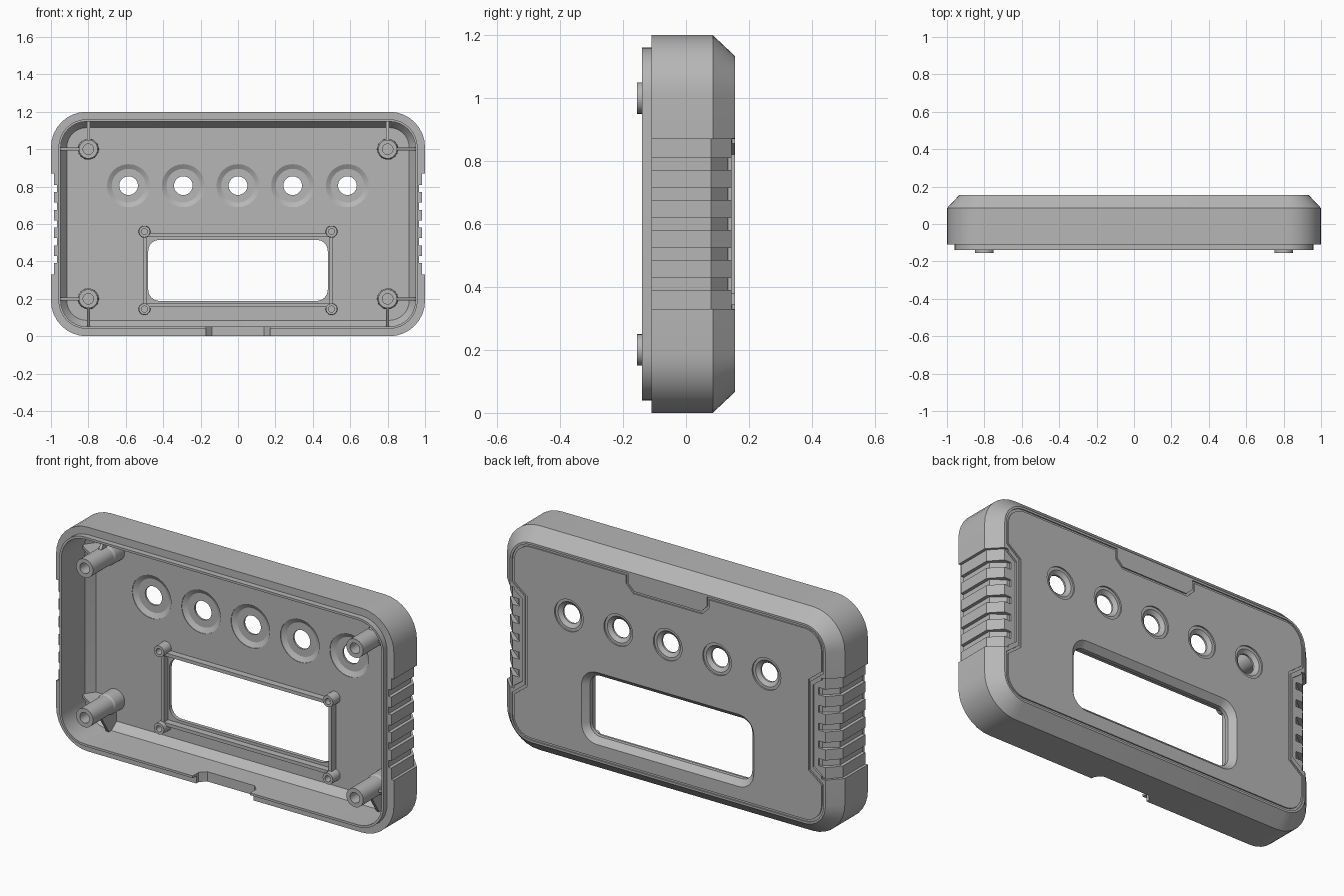
import bpy, bmesh, math
from mathutils import Vector

if "Cube" in bpy.data.objects:
    bpy.data.objects.remove(bpy.data.objects["Cube"], do_unlink=True)

grey = bpy.data.materials.new("matte grey plastic")
grey.use_nodes = True
colour = (0.47, 0.47, 0.47, 1)
grey.diffuse_color = colour
grey.node_tree.nodes["Principled BSDF"].inputs["Base Color"].default_value = colour

MID, BACK, FLOOR = 0.6, 0.155, 0.105


def finish(name, bm):
    bmesh.ops.remove_doubles(bm, verts=bm.verts, dist=1e-5)
    bmesh.ops.recalc_face_normals(bm, faces=bm.faces)
    mesh = bpy.data.meshes.new(name)
    bm.to_mesh(mesh)
    bm.free()
    mesh.materials.append(grey)
    ob = bpy.data.objects.new(name, mesh)
    bpy.context.scene.collection.objects.link(ob)
    return ob


def rounded(cx, cz, hx, hz, r, y, steps=8):
    """Ring of points around a rounded rectangle facing y."""
    ring = []
    for k, (sx, sz) in enumerate([(1, 1), (-1, 1), (-1, -1), (1, -1)]):
        for i in range(steps + 1):
            a = (k + i / steps) * math.pi / 2
            ring.append(Vector((cx + sx * (hx - r) + r * math.cos(a), y,
                                cz + sz * (hz - r) + r * math.sin(a))))
    return ring


def loft(name, rings, cyclic=False):
    bm = bmesh.new()
    rows = [[bm.verts.new(p) for p in ring] for ring in rings]
    n = len(rows[0])
    pairs = list(zip(rows, rows[1:])) + ([(rows[-1], rows[0])] if cyclic else [])
    for a, b in pairs:
        for i in range(n):
            j = (i + 1) % n
            bm.faces.new((a[i], a[j], b[j], b[i]))
    if not cyclic:
        bm.faces.new(rows[0])
        bm.faces.new(rows[-1])
    return finish(name, bm)


def turned(name, cx, cz, profile):
    """Round part along y from (radius, y) pairs."""
    return loft(name, [rounded(cx, cz, r, r, r, y) for r, y in profile])


def prism(name, points, push):
    pts = [Vector(p) for p in points]
    return loft(name, [pts, [p + Vector(push) for p in pts]])


def box(name, x0, x1, y0, y1, z0, z1):
    return prism(name, [(x0, y0, z0), (x1, y0, z0), (x1, y0, z1), (x0, y0, z1)],
                 (0, y1 - y0, 0))


def cut(target, cutter):
    mod = target.modifiers.new("cut", 'BOOLEAN')
    mod.operation, mod.solver, mod.object = 'DIFFERENCE', 'EXACT', cutter
    bpy.context.view_layer.objects.active = target
    bpy.ops.object.modifier_apply(modifier=mod.name)
    bpy.data.objects.remove(cutter, do_unlink=True)


# Hollow shell: inner floor, inner wall, lip, outer wall, back chamfer
profile = [(0.085, FLOOR), (0.052, 0.06), (0.052, -0.14), (0.04, -0.14),
           (0.04, -0.11), (0, -0.11), (0, 0.085), (0.066, BACK)]
shell = loft("shell", [rounded(0, MID, 1 - d, MID - d, 0.19 - d, y) for d, y in profile])

# Display window with bevelled back edge
WZ, WX, WH = 0.352, 0.48, 0.163
cut(shell, loft("window_cutter", [
    rounded(0, WZ, WX + e, WH + e, 0.06 + e, y)
    for e, y in [(0, 0), (0, 0.125), (0.03, BACK), (0.03, 0.2)]]))

# Five button holes, recessed on both sides
for i in range(-2, 3):
    cut(shell, turned("hole_cutter", i * 0.2925, 0.805, [
        (0.115, 0.05), (0.115, 0.108), (0.09, 0.122), (0.05, 0.122), (0.05, 0.132),
        (0.07, 0.147), (0.085, 0.147), (0.085, 0.2)]))

# Cable notch in the bottom wall
cut(shell, prism("notch_cutter", [
    (-0.17, -0.2, -0.1), (-0.17, -0.09, -0.1), (-0.14, -0.06, -0.1),
    (0.14, -0.06, -0.1), (0.17, -0.09, -0.1), (0.17, -0.2, -0.1)], (0, 0, 0.18)))


def side_cutter(s, d, drop, inner, z, half):
    """Removes a layer from the side wall and the chamfer beside it."""
    y = BACK - drop
    outline = [(1 - d, -0.2), (1 - d, 0.08), (inner + 0.015, y), (inner, y),
               (inner, 0.25), (1.1, 0.25), (1.1, -0.2)]
    return prism("side_cutter", [(s * px, py, z - half) for px, py in outline],
                 (0, 0, 2 * half))


# Side grips: shallow panel, tapered back pocket, five finger slots
for s in (1, -1):
    cut(shell, side_cutter(s, 0.015, 0.009, 0.91, MID, 0.27))
    pocket = [(1.05, 0.271), (0.93, 0.271), (0.86, 0.22)]
    cut(shell, prism("pocket_cutter",
                     [(s * x, 0.1445, MID + h) for x, h in pocket]
                     + [(s * x, 0.1445, MID - h) for x, h in reversed(pocket)],
                     (0, 0.1, 0)))
    for i in range(-2, 3):
        cut(shell, side_cutter(s, 0.033, 0.022, 0.885, MID + i * 0.095, 0.019))

# Fine groove around the back face, dipping round the top tab and grips
half_path = [(0.2, 1.03), (0.24, 1.07), (0.24, 1.117)]
corner = rounded(0, MID, 0.917, 0.517, 0.107, 0)
half_path += [(p.x, p.z) for p in reversed(corner[:9])]
half_path += [(0.917, 0.9), (0.84, 0.84), (0.84, 0.36), (0.917, 0.3)]
half_path += [(p.x, p.z) for p in reversed(corner[27:])]
path = [Vector(p) for p in half_path + [(-x, z) for x, z in reversed(half_path)]]


def offset(w, y):
    ring = []
    for i, p in enumerate(path):
        a = (p - path[i - 1]).normalized()
        b = (path[(i + 1) % len(path)] - p).normalized()
        na, nb = Vector((-a.y, a.x)), Vector((-b.y, b.x))
        q = p + (na + nb) * (w / (1 + na.dot(nb)))
        ring.append(Vector((q.x, y, q.y)))
    return ring


G = 0.006
cut(shell, loft("groove_cutter", [offset(G, 0.148), offset(G, 0.2),
                                  offset(-G, 0.2), offset(-G, 0.148)], cyclic=True))

parts = [shell]
ROOT = FLOOR + 0.01
for sx, side in ((1, "left"), (-1, "right")):
    for sz, level in ((1, "upper"), (-1, "lower")):
        tag = level + "_" + side
        # Corner screw posts with two sloping ribs each
        cx, cz = sx * 0.8, MID + sz * 0.4
        parts.append(turned("screw_post_" + tag, cx, cz, [
            (0.056, ROOT), (0.055, 0.03), (0.05, 0.02), (0.05, -0.155),
            (0.028, -0.155), (0.028, 0.06)]))
        rib = [(0.04, ROOT), (0.04, -0.03), (0.156, 0.045), (0.156, 0.07), (0.12, ROOT)]
        parts.append(prism("side_rib_" + tag,
                           [(cx + sx * u, y, cz - 0.008) for u, y in rib], (0, 0, 0.016)))
        parts.append(prism("end_rib_" + tag,
                           [(cx - 0.008, y, cz + sz * u) for u, y in rib], (0.016, 0, 0)))
        # Small display mounts
        parts.append(turned("display_post_" + tag, sx * 0.5, WZ + sz * 0.207, [
            (0.032, ROOT), (0.03, 0.045), (0.016, 0.045), (0.016, 0.09)]))

# Raised rails framing the window inside
for sx, side in ((1, "left"), (-1, "right")):
    x = sx * 0.497
    parts.append(box("window_rail_" + side, x - 0.009, x + 0.009, 0.07, ROOT,
                     WZ - 0.19, WZ + 0.19))
for sz, level in ((1, "upper"), (-1, "lower")):
    z = WZ + sz * 0.187
    parts.append(box("window_rail_" + level, -0.49, 0.49, 0.07, ROOT, z - 0.009, z + 0.009))

# Smooth the rounds, keep the edges crisp
bpy.ops.object.select_all(action='DESELECT')
for ob in parts:
    ob.select_set(True)
bpy.context.view_layer.objects.active = shell
bpy.ops.object.shade_smooth_by_angle(angle=math.radians(25))
